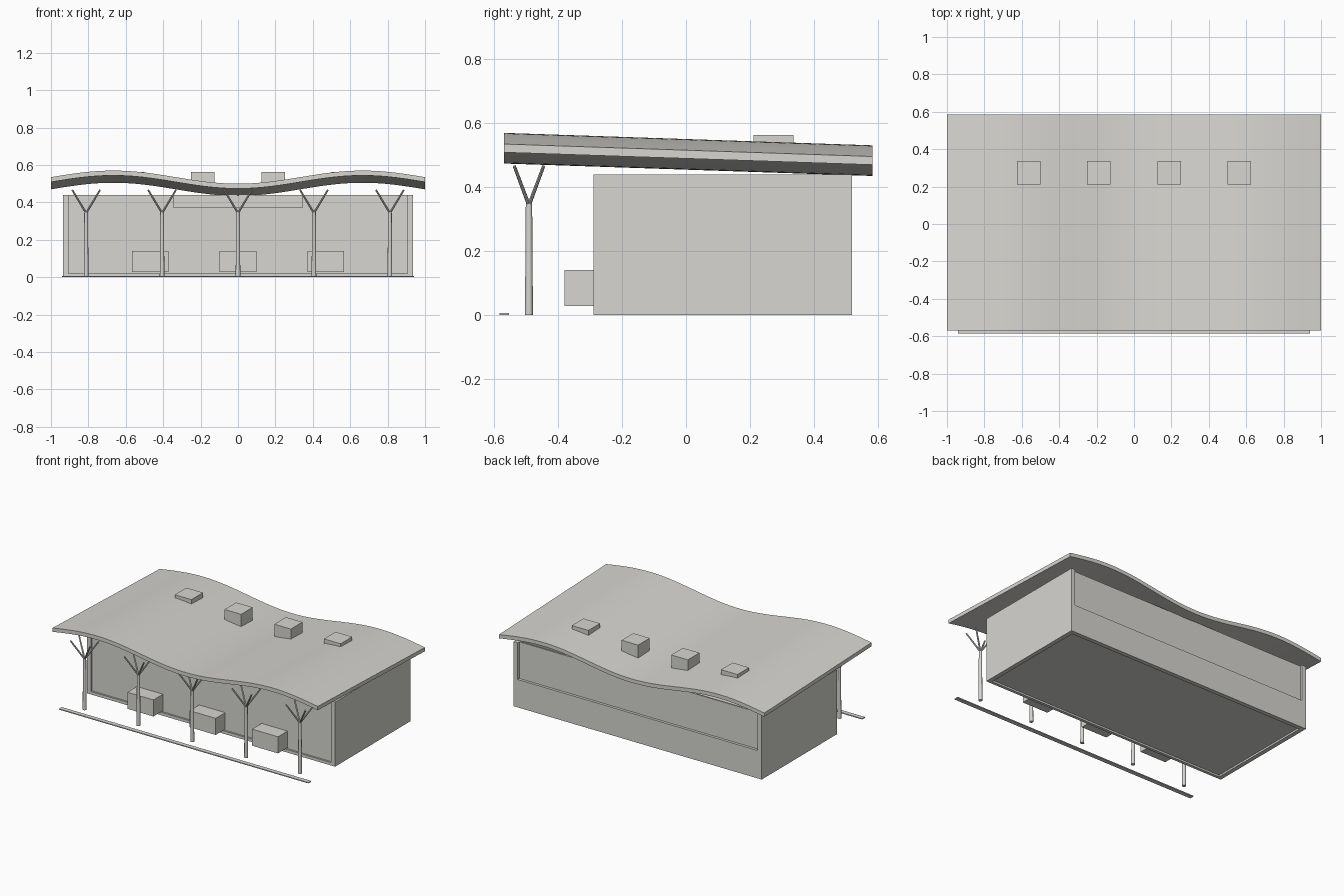
import bpy, bmesh, math
from mathutils import Vector

if "Cube" in bpy.data.objects:
    bpy.data.objects.remove(bpy.data.objects["Cube"])

grey = bpy.data.materials.new("warm_grey")
grey.diffuse_color = (0.68, 0.67, 0.635, 1)
grey.use_nodes = True
grey.node_tree.nodes["Principled BSDF"].inputs["Base Color"].default_value = grey.diffuse_color


def add(name, bm, smooth=False):
    bmesh.ops.recalc_face_normals(bm, faces=bm.faces)
    me = bpy.data.meshes.new(name)
    bm.to_mesh(me)
    bm.free()
    me.materials.append(grey)
    ob = bpy.data.objects.new(name, me)
    bpy.context.collection.objects.link(ob)
    if smooth:
        bpy.context.view_layer.objects.active = ob
        ob.select_set(True)
        bpy.ops.object.shade_smooth_by_angle(angle=math.radians(40))
        ob.select_set(False)
    return ob


def box(name, x0, x1, y0, y1, z0, z1):
    bm = bmesh.new()
    bmesh.ops.create_cube(bm, size=1)
    for v in bm.verts:
        v.co = ((x0 + x1) / 2 + v.co.x * (x1 - x0),
                (y0 + y1) / 2 + v.co.y * (y1 - y0),
                (z0 + z1) / 2 + v.co.z * (z1 - z0))
    return add(name, bm)


def rod(bm, a, b, r0, r1, sides):
    # tapered rod between two points
    a, b = Vector(a), Vector(b)
    rot = (b - a).to_track_quat('Z', 'Y').to_matrix().to_4x4()
    rot.translation = (a + b) / 2
    bmesh.ops.create_cone(bm, cap_ends=True, segments=sides, radius1=r0,
                          radius2=r1, depth=(b - a).length, matrix=rot)


# wavy roof, sloping down to the back
Y0, Y1, THICK, N = -0.57, 0.585, 0.026, 64


def roof_z(x, y):
    return 0.535 - 0.035 * math.cos(1.5 * math.pi * x) - 0.039 * (y - Y0) / (Y1 - Y0)


bm = bmesh.new()
rings = []
for i in range(N + 1):
    x = -1 + 2 * i / N
    rings.append([bm.verts.new((x, y, roof_z(x, y) - t)) for y, t in (
        (Y0, 0), (Y1, 0), (Y1, THICK), (Y0, THICK))])
for a, b in zip(rings, rings[1:]):
    for k in range(4):
        bm.faces.new((a[k], a[(k + 1) % 4], b[(k + 1) % 4], b[k]))
bm.faces.new(rings[0])
bm.faces.new(rings[-1])
add("wave_roof", bm, smooth=True)

# hollow hall, open under the roof: floor, end walls, glazing, low back wall
W, T, F, B, H = 0.935, 0.03, -0.29, 0.52, 0.44
I = W - T
box("floor", -I, I, F + 0.01, B - 0.01, 0.012, 0.02)
box("left_end_wall", -W, -I, F, B, 0, H)
box("right_end_wall", I, W, F, B, 0, H)
box("front_sill", -I, I, F, F + 0.02, 0, 0.02)
box("low_back_wall", -I, I, B - 0.03, B, 0, 0.19)
box("back_glazing", -I, I, B - 0.028, B - 0.018, 0.19, H)

# front glazing, lower in the middle where the roof dips
G0, G1 = F + 0.012, F + 0.02
box("front_glazing_left", -I, -0.345, G0, G1, 0.02, H)
box("front_glazing_middle", -0.345, 0.345, G0, G1, 0.02, 0.372)
box("front_glazing_right", 0.345, I, G0, G1, 0.02, H)

# counters along the front
for x in (-0.47, 0, 0.47):
    box("front_counter", x - 0.098, x + 0.098, -0.38, G0, 0.027, 0.14)

# kerb strip in front of the columns
box("kerb_strip", -0.94, 0.94, -0.585, -0.555, 0, 0.006)

# branching tree columns
for i in range(-2, 3):
    x, y = i * 0.406, -0.492
    bm = bmesh.new()
    rod(bm, (x, y, 0), (x, y, 0.348), 0.0125, 0.01, 12)
    for sx in (-1, 1):
        for sy in (-1, 1):
            rod(bm, (x, y, 0.343), (x + sx * 0.074, y + sy * 0.046, 0.466), 0.006, 0.005, 8)
    add("tree_column", bm, smooth=True)

# skylights, all level on top and sunk into the roof
for x in (-0.5625, -0.1875, 0.1875, 0.5625):
    box("skylight", x - 0.0625, x + 0.0625, 0.212, 0.337, roof_z(x, 0.27) - 0.015, 0.563)
